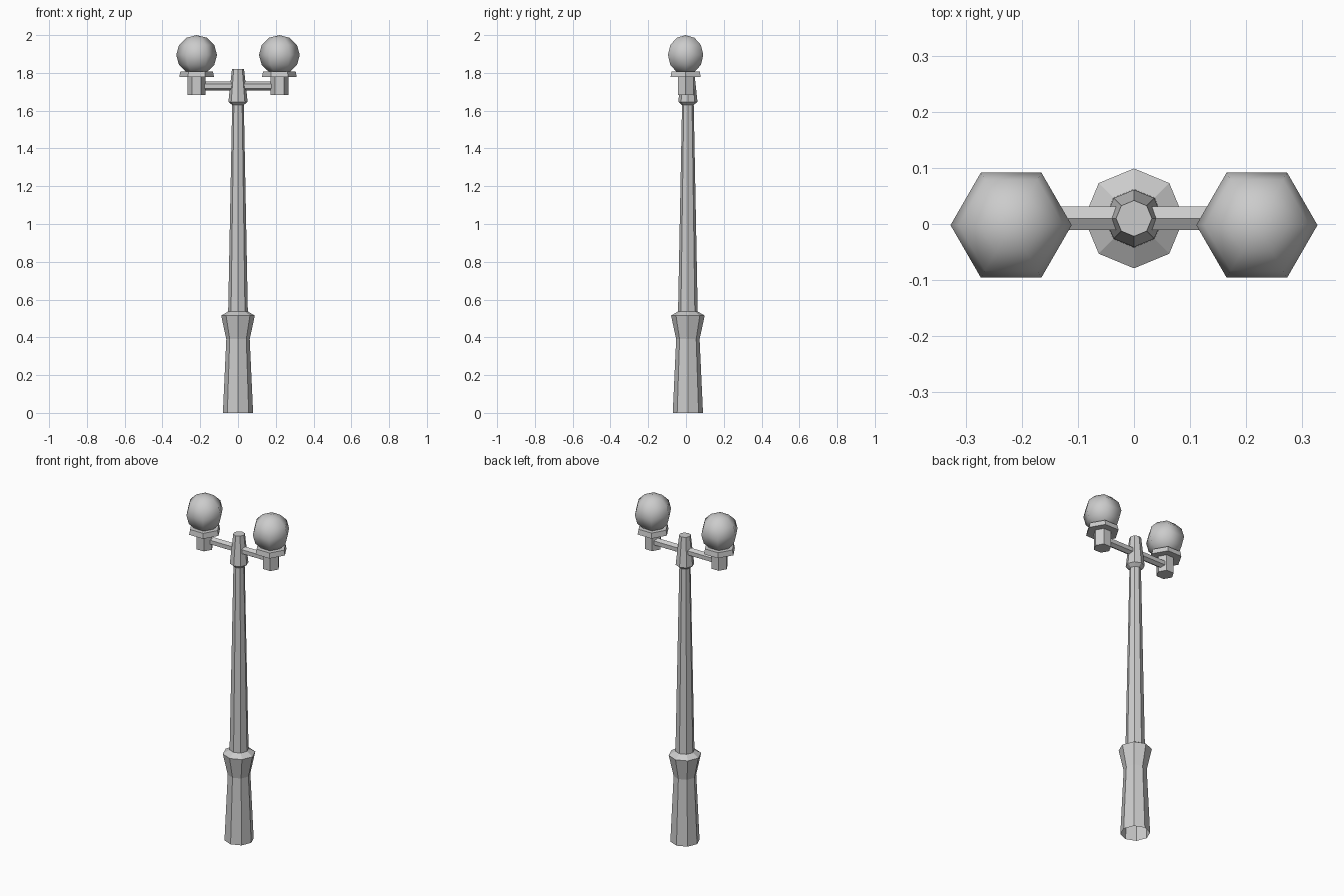
import bpy, bmesh, math
from math import cos, sin, pi

old = bpy.data.objects.get("Cube")
if old:
    bpy.data.objects.remove(old, do_unlink=True)

grey = bpy.data.materials.new("light grey metal")
grey.use_nodes = True
grey.diffuse_color = (0.6, 0.6, 0.6, 1)
grey.node_tree.nodes["Principled BSDF"].inputs["Base Color"].default_value = (0.6, 0.6, 0.6, 1)


def lathe(name, profile, sides, x=0, y=0, cap_bottom=True, smooth=None):
    """Turn a (radius, height) profile into a solid with a vertex on +x."""
    bm = bmesh.new()
    rings = []
    for r, z in profile:
        count = sides if r > 0 else 1
        rings.append([bm.verts.new((x + r * cos(2 * pi * i / sides),
                                    y + r * sin(2 * pi * i / sides), z))
                      for i in range(count)])
    for a, b in zip(rings, rings[1:]):
        for i in range(sides):
            j = (i + 1) % sides
            quad = [a[i % len(a)], a[j % len(a)], b[j % len(b)], b[i % len(b)]]
            bm.faces.new(list(dict.fromkeys(quad)))
    if cap_bottom and len(rings[0]) > 1:
        bm.faces.new(rings[0][::-1])
    if len(rings[-1]) > 1:
        bm.faces.new(rings[-1])
    mesh = bpy.data.meshes.new(name)
    bm.to_mesh(mesh)
    bm.free()
    mesh.materials.append(grey)
    obj = bpy.data.objects.new(name, mesh)
    bpy.context.collection.objects.link(obj)
    if smooth:
        bpy.ops.object.select_all(action="DESELECT")
        obj.select_set(True)
        bpy.context.view_layer.objects.active = obj
        bpy.ops.object.shade_smooth_by_angle(angle=math.radians(smooth))
    return obj


POST_Y = 0.01

# Octagonal post: flared base, collar, tapering pole and cap
lathe("post", [(0.08, 0), (0.062, 0.39), (0.089, 0.515), (0.052, 0.537),
               (0.031, 1.63), (0.051, 1.647), (0.032, 1.82)],
      8, y=POST_Y, cap_bottom=False)

# Six-sided cross arm, lying along x with a ridge on top
arm = lathe("cross_arm", [(0.024, -0.19), (0.024, 0.19)], 6)
arm.rotation_euler = (0, pi / 2, 0)
arm.location = (0, POST_Y, 1.73)

# A lamp at each end of the arm
for side, x in (("left", 0.219), ("right", -0.219)):
    lathe(side + "_lamp_holder", [(0.048, 1.683), (0.048, 1.78)], 6, x, -0.002)
    lathe(side + "_lamp_tray", [(0.092, 1.778), (0.086, 1.808)], 6, x, -0.002)
    globe = [(0.108 * sin(pi * k / 12), 1.895 - 0.105 * cos(pi * k / 12))
             for k in range(1, 12)]
    globe = [(0, 1.79)] + globe[1::2] + [(0, 2.0)]
    lathe(side + "_globe", globe, 6, x, -0.002, smooth=65)
